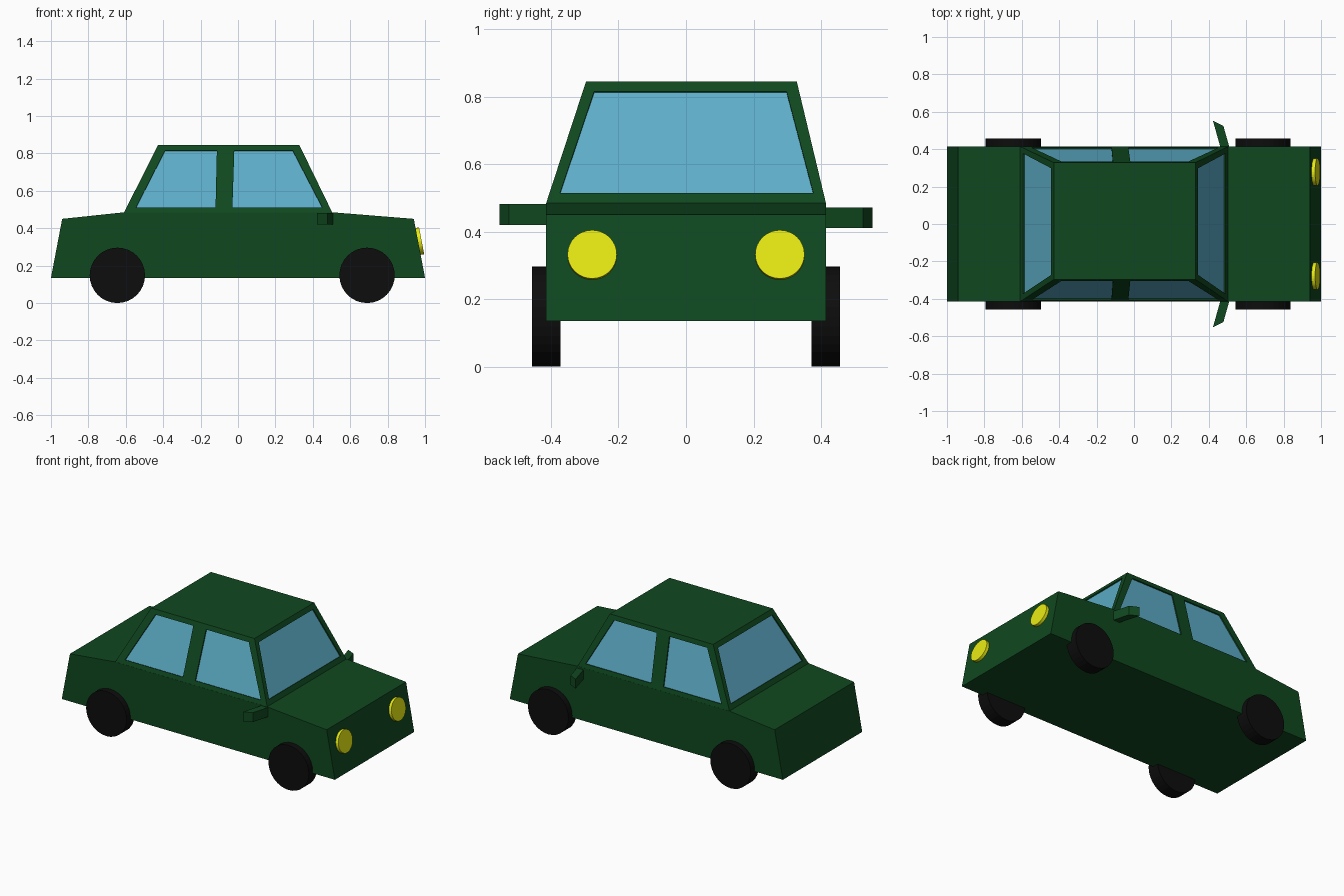
import bpy, bmesh, math
from mathutils import Vector

if "Cube" in bpy.data.objects:
    bpy.data.objects.remove(bpy.data.objects["Cube"])


def material(name, rgb):
    m = bpy.data.materials.new(name)
    m.diffuse_color = (*rgb, 1)
    m.use_nodes = True
    m.node_tree.nodes["Principled BSDF"].inputs["Base Color"].default_value = m.diffuse_color
    return m


GREEN = material("green paint", (0.005, 0.065, 0.014))
GLASS = material("glass", (0.11, 0.42, 0.58))
BLACK = material("rubber", (0.004, 0.004, 0.004))
YELLOW = material("lamp", (0.8, 0.83, 0.006))


def prism(name, base, top, mat):
    """Closed solid between two matching outlines."""
    bm = bmesh.new()
    a = [bm.verts.new(p) for p in base]
    b = [bm.verts.new(p) for p in top]
    bm.faces.new(a)
    bm.faces.new(b)
    for i in range(len(a)):
        j = (i + 1) % len(a)
        bm.faces.new((a[i], a[j], b[j], b[i]))
    bmesh.ops.recalc_face_normals(bm, faces=bm.faces)
    me = bpy.data.meshes.new(name)
    bm.to_mesh(me)
    bm.free()
    ob = bpy.data.objects.new(name, me)
    bpy.context.collection.objects.link(ob)
    me.materials.append(mat)
    return ob


def disc(name, loc, radius, depth, axis, mat):
    bpy.ops.mesh.primitive_cylinder_add(vertices=32, radius=radius, depth=depth, location=loc)
    ob = bpy.context.object
    ob.name = name
    ob.rotation_euler = Vector(axis).to_track_quat('Z', 'Y').to_euler()
    ob.data.materials.append(mat)
    return ob


# Lower body: side profile extruded across the width
W = 0.415
profile = [(-1, 0.135), (-0.94, 0.45), (-0.61, 0.485), (0.505, 0.485), (0.94, 0.45), (1, 0.135)]
prism("body", [(x, -W, z) for x, z in profile], [(x, W, z) for x, z in profile], GREEN)

# Cabin: tapered block
Z0, Z1 = 0.482, 0.845
X0, X1 = (-0.61, 0.505), (-0.428, 0.328)
Y0, Y1 = (-W, W), (-0.296, 0.328)


def ring(xs, ys, z):
    return [(xs[0], ys[0], z), (xs[1], ys[0], z), (xs[1], ys[1], z), (xs[0], ys[1], z)]


cabin = prism("cabin", ring(X0, Y0, Z0), ring(X1, Y1, Z1), GREEN)

# Windows: recessed panes set in pockets cut from the sloping cabin walls
side_windows = {
    "rear": [(-0.545, 0.512), (-0.12, 0.512), (-0.113, 0.815), (-0.39, 0.815)],
    "front": [(-0.03, 0.512), (0.45, 0.512), (0.293, 0.815), (-0.02, 0.815)]}
end_window = [(-0.373, 0.515), (0.377, 0.515), (0.298, 0.815), (-0.272, 0.815)]


def window(name, pts):
    pts = [Vector(p) for p in pts]
    n = (pts[1] - pts[0]).cross(pts[3] - pts[0]).normalized()
    mid = sum(pts, Vector()) / 4
    if n.dot(mid - Vector((0, 0, 0.6))) < 0:
        n = -n
    shift = lambda d: [p + n * d for p in pts]
    cutter = prism(name + "_cutter", shift(-0.02), shift(0.03), GREEN)
    cutter.hide_render = True
    cutter.hide_viewport = True
    cut = cabin.modifiers.new(name, 'BOOLEAN')
    cut.operation = 'DIFFERENCE'
    cut.object = cutter
    prism(name, shift(-0.02), shift(-0.008), GLASS)


def wall(lo, hi, z):
    return lo + (hi - lo) * (z - Z0) / (Z1 - Z0)


for i, side in enumerate(("right", "left")):
    for place, pts in side_windows.items():
        window(f"{place}_{side}_window", [(x, wall(Y0[i], Y1[i], z), z) for x, z in pts])
for i, name in enumerate(("rear_window", "windshield")):
    window(name, [(wall(X0[i], X1[i], z), y, z) for y, z in end_window])

# Wheels, headlights and door mirrors, one of each per side
for s, side in ((-1, "right"), (1, "left")):
    for x, place in ((-0.645, "rear"), (0.69, "front")):
        disc(f"{place}_{side}_wheel", (x, s * 0.414, 0.148), 0.148, 0.084, (0, 1, 0), BLACK)
    disc(f"{side}_headlight", (0.967, s * 0.278, 0.33), 0.073, 0.03, (0.315, 0, 0.06), YELLOW)
    outline = [(0.465, 0.40), (0.513, 0.40), (0.478, 0.524), (0.422, 0.552)]
    z = 0.42 if s < 0 else 0.41
    prism(f"{side}_mirror", [(x, s * y, z) for x, y in outline],
          [(x, s * y, z + 0.062) for x, y in outline], GREEN)
